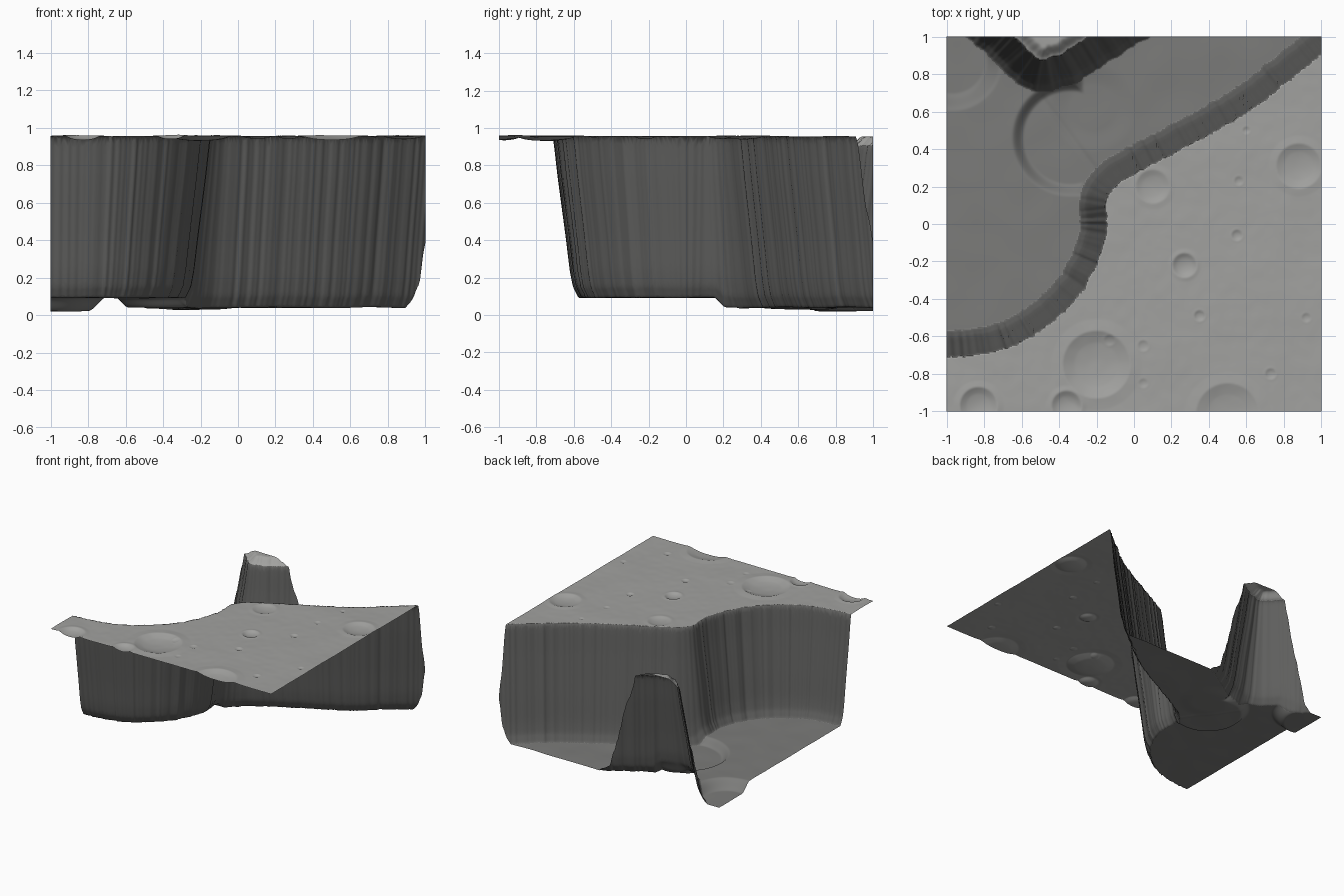
import bpy, math
from mathutils import Vector, noise

if "Cube" in bpy.data.objects:
    bpy.data.objects.remove(bpy.data.objects["Cube"])

N = 280            # grid cells per side
CLIFF_W = 0.135    # horizontal width of the cliff face

# rim lines of the plateau and of the rock spur at the back edge
PLATEAU_RIM = [(-1.3, -.72), (-1, -.71), (-.8, -.69), (-.64, -.645), (-.45, -.53), (-.29, -.37),
               (-.18, -.16), (-.145, 0), (-.15, .13), (-.05, .24), (.25, .4), (.62, .61),
               (1, .91), (1.3, 1.15)]
SPUR_RIM = [(-.95, 1.26), (-.8, 1.14), (-.64, 1), (-.56, .915), (-.5, .88), (-.42, .89),
            (-.25, .99), (-.08, 1.1), (.1, 1.2)]

# craters: x, y, radius, depth
CRATERS = [(-.2, -.75, .18, .025), (.88, .31, .12, .018), (.27, -.22, .065, .015), (.1, .2, .09, .012),
           (-.83, -.97, .1, .022), (.5, -1.02, .17, .02), (-.36, -.97, .08, .018), (.35, -.49, .03, .007),
           (.55, -.06, .03, .007), (.73, -.8, .03, .006), (.56, .23, .025, .005), (.6, .5, .02, .005),
           (.05, -.65, .03, .005), (.92, -.5, .025, .005), (-.13, -.62, .03, .004), (.05, -.85, .025, .004)]
# cliff cross-section: (fraction of width, fraction of height)
PROFILE = [(0, 1), (.06, .93), (.18, .76), (.5, .38), (.66, .17), (.78, .07), (1, 0)]


def smooth(a, b, v):
    t = min(1, max(0, (v - a) / (b - a)))
    return t * t * (3 - 2 * t)


def segments(pts, steps=4):
    """Catmull-Rom curve through the points, as segments with running length."""
    p = [Vector(q) for q in pts]
    out = []
    for i in range(1, len(p) - 2):
        a, b, c, d = p[i - 1:i + 3]
        for k in range(steps):
            t = k / steps
            out.append(.5 * (2 * b + (c - a) * t + (2 * a - 5 * b + 4 * c - d) * t * t
                             + (3 * b - a - 3 * c + d) * t ** 3))
    out = [p[0]] + out + [p[-2], p[-1]]
    segs, s = [], 0
    for a, b in zip(out, out[1:]):
        dx, dy = b - a
        l = math.hypot(dx, dy)
        if l > 1e-5:
            segs.append((a.x, a.y, dx / l, dy / l, l, s))
            s += l
    return segs


def rim_distance(segs, x, y):
    """Signed distance (positive on the left of the line) and length along it."""
    best, sign, along = 1e9, 1, 0
    for ax, ay, ux, uy, l, s in segs:
        px, py = x - ax, y - ay
        t = px * ux + py * uy
        t = 0 if t < 0 else l if t > l else t
        ex, ey = px - ux * t, py - uy * t
        d = ex * ex + ey * ey
        if d < best:
            best, along = d, s + t
            sign = 1 if ux * py - uy * px > 0 else -1
    return sign * math.sqrt(best), along


def flutes(s, seed):
    """Vertical grooves down the cliff."""
    return (.010 * noise.noise(Vector((s * 16, seed, 0)))
            + .006 * noise.noise(Vector((s * 42, seed, 5))))


def cliff(t):
    for (a, fa), (b, fb) in zip(PROFILE, PROFILE[1:]):
        if t <= b:
            return fa + (fb - fa) * (t - a) / (b - a)
    return 0


def plateau_height(x, y):
    z = .955 + .004 * noise.noise(Vector((x * 4, y * 4, 1))) + .001 * noise.noise(Vector((x * 15, y * 15, 2)))
    for cx, cy, r, depth in CRATERS:
        q = math.hypot(x - cx, y - cy) / r
        if q < 1.35:
            z += depth * (q * q - 1) if q < 1 else 0
            z += depth * .2 * max(0, 1 - abs(q - 1) / .35)
    return z


def floor_height(x, y):
    # high western floor, lower sunken basin running to the north-east, low corner
    basin = math.hypot(x + .34, y - .46) - .28
    valley = max(-.3 - x, .18 - y)
    low = 1 - smooth(-.035, .035, min(basin, valley))
    z = .092 - .052 * low
    z -= .07 * (1 - smooth(.17, .27, math.hypot(x + .97, y - .87)))
    z -= .01 * (1 - smooth(.12, .24, math.hypot(x + .22, y - .62)))
    z += .004 * noise.noise(Vector((x * 5, y * 5, 7)))
    # groove across the basin
    if basin < 0:
        g = abs((x + .4) * .8 + (y - .55) * .6)
        z -= .005 * max(0, 1 - g / .025)
    return max(.012, z)


plateau_segs, spur_segs = segments(PLATEAU_RIM), segments(SPUR_RIM)


def height(x, y):
    """Height and zone: 0 plateau, 1 cliff, 2 floor."""
    d1, s1 = rim_distance(plateau_segs, x, y)
    d = d1 + flutes(s1, 1)
    spur = 0
    if y > .6 and x < .3:
        d2, s2 = rim_distance(spur_segs, x, y)
        d2 = .82 * -d2 + flutes(s2, 9)
        if d2 < d:
            d = d2
            # spur top sags gently towards its rim
            spur = .05 * smooth(-.06, 0, d)
    t = d / CLIFF_W
    if t >= 1:
        return floor_height(x, y), 2
    top = plateau_height(x, y) - spur
    if t <= 0:
        return top, 0
    base = floor_height(x, y)
    return base + (top - base) * cliff(t), 1


# canyon terrain sheet
verts, zones = [], []
for j in range(N + 1):
    for i in range(N + 1):
        x, y = -1 + 2 * i / N, -1 + 2 * j / N
        z, zone = height(x, y)
        verts.append((x, y, z))
        zones.append(zone)
faces = [(r + i, r + i + 1, r + i + N + 2, r + i + N + 1)
         for r in range(0, N * (N + 1), N + 1) for i in range(N)]
mesh = bpy.data.meshes.new("canyon_terrain")
mesh.from_pydata(verts, [], faces)

# rock shades: lighter plateau, dark cliff, mid-grey floor
for name, g in (("plateau_rock", .36), ("cliff_rock", .115), ("floor_rock", .2)):
    mat = bpy.data.materials.new(name)
    mat.diffuse_color = (g, g, g * .97, 1)
    mat.use_nodes = True
    mat.node_tree.nodes["Principled BSDF"].inputs["Base Color"].default_value = mat.diffuse_color
    mesh.materials.append(mat)
for poly, f in zip(mesh.polygons, faces):
    around = [zones[v] for v in f]
    poly.material_index = 1 if len(set(around)) > 1 else around[0]

terrain = bpy.data.objects.new("canyon_terrain", mesh)
bpy.context.collection.objects.link(terrain)
bpy.context.view_layer.objects.active = terrain
terrain.select_set(True)
bpy.ops.object.shade_smooth_by_angle(angle=math.radians(80))
